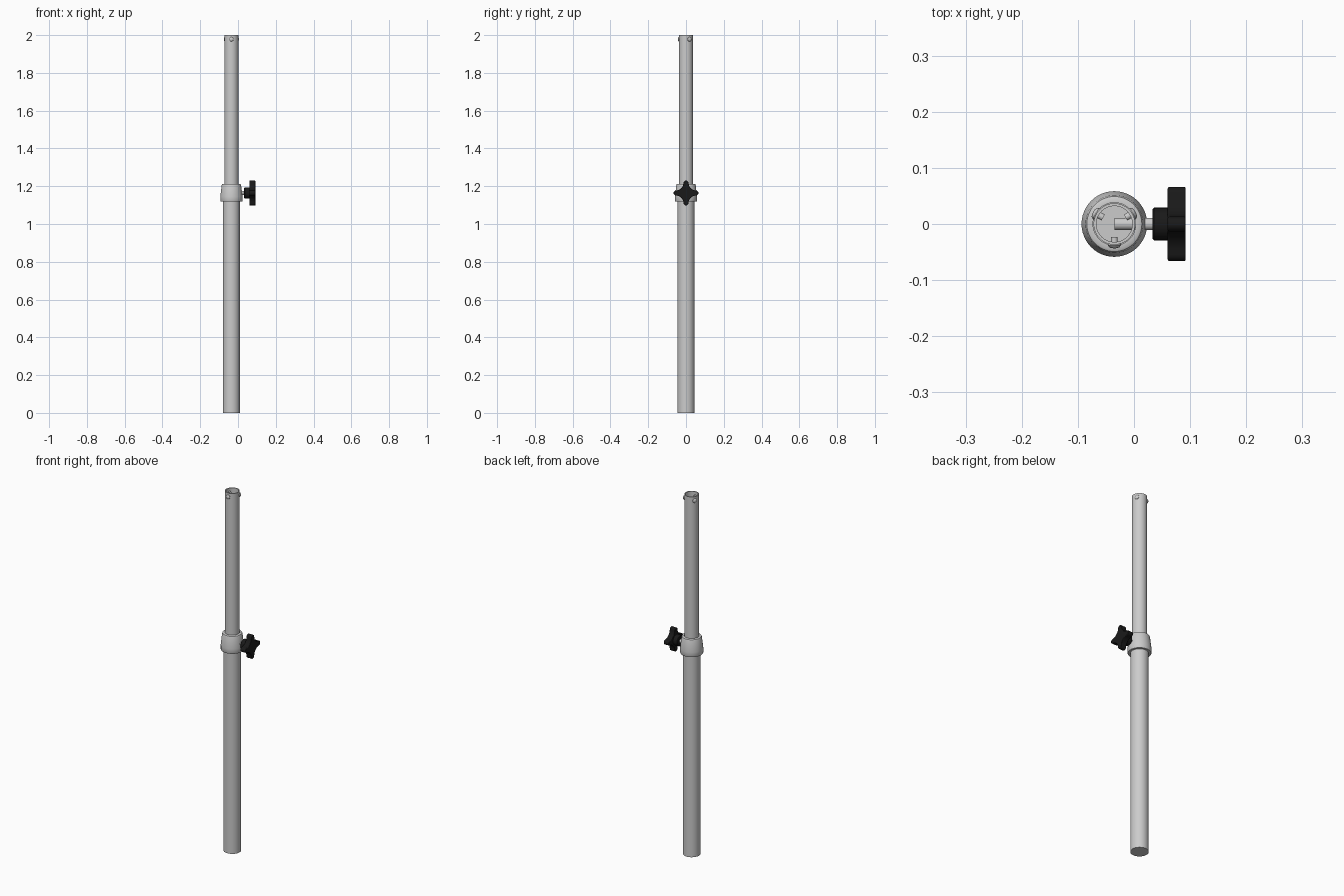
import bpy, bmesh, math
from mathutils import Matrix, Vector

if "Cube" in bpy.data.objects:
    bpy.data.objects.remove(bpy.data.objects["Cube"])

CX = -0.035      # axis of the pole
KZ = 1.164       # height of the knob
TO_X = Matrix.Rotation(math.pi / 2, 4, 'Y')   # turns local z to +x

black = bpy.data.materials.new("black_plastic")
black.diffuse_color = (0.01, 0.01, 0.01, 1)
black.use_nodes = True
black.node_tree.nodes["Principled BSDF"].inputs["Base Color"].default_value = black.diffuse_color


def finish(name, bm, matrix, mat=None, bevel=0):
    bmesh.ops.recalc_face_normals(bm, faces=bm.faces)
    me = bpy.data.meshes.new(name)
    bm.to_mesh(me)
    bm.free()
    ob = bpy.data.objects.new(name, me)
    bpy.context.collection.objects.link(ob)
    me.transform(matrix)
    if mat:
        me.materials.append(mat)
    if bevel:
        mod = ob.modifiers.new("bevel", 'BEVEL')
        mod.width, mod.segments, mod.limit_method = bevel, 3, 'ANGLE'
        mod.angle_limit = math.radians(40)
    bpy.ops.object.select_all(action='DESELECT')
    ob.select_set(True)
    bpy.context.view_layer.objects.active = ob
    bpy.ops.object.shade_smooth_by_angle(angle=math.radians(35))
    return ob


def lathe(name, profile, matrix, sides=48, closed=False, mat=None):
    """Turn a (radius, height) profile around local z."""
    bm = bmesh.new()
    vs = [bm.verts.new((r, 0, z)) for r, z in profile]
    pairs = list(zip(vs, vs[1:])) + ([(vs[-1], vs[0])] if closed else [])
    edges = [bm.edges.new(p) for p in pairs]
    bmesh.ops.spin(bm, geom=vs + edges, axis=(0, 0, 1), cent=(0, 0, 0),
                   angle=math.tau, steps=sides, use_duplicate=False)
    bmesh.ops.remove_doubles(bm, verts=bm.verts, dist=1e-5)
    return finish(name, bm, matrix, mat)


axis = Matrix.Translation((CX, 0, 0))

# Telescoping tubes: the lower one has a closed foot, the upper one is open
lathe("lower_tube", [(0, 0), (0.045, 0), (0.045, 1.16), (0.039, 1.16),
                     (0.039, 0.006), (0, 0.006)], axis)
lathe("upper_tube", [(0.037, 0.9), (0.037, 2.0), (0.032, 2.0), (0.032, 0.9)],
      axis, closed=True)

# Tapered clamp collar
lathe("clamp_collar", [(0.045, 1.118), (0.057, 1.118), (0.0585, 1.121),
                       (0.0585, 1.145), (0.0515, 1.205), (0.049, 1.211),
                       (0.045, 1.213), (0.038, 1.213), (0.038, 1.16),
                       (0.045, 1.16)], axis, closed=True)

# Three round-headed pins near the top
for i, deg in enumerate((30, 150, 270)):
    m = (Matrix.Translation((CX, 0, 1.978))
         @ Matrix.Rotation(math.radians(deg), 4, 'Z') @ TO_X)
    lathe(f"top_pin_{i + 1}", [(0, 0.023), (0.006, 0.023), (0.006, 0.035),
                               (0.0115, 0.035), (0.0115, 0.038), (0.009, 0.0415),
                               (0.005, 0.043), (0, 0.0435)], m, sides=24)

# Clamping screw reaching to the pole axis
knob = Matrix.Translation((0, 0, KZ)) @ TO_X
lathe("clamp_screw", [(0, CX), (0.011, CX), (0.011, 0.04), (0, 0.04)],
      knob, sides=32)

# Knob hub
lathe("knob_hub", [(0, 0.033), (0.026, 0.033), (0.029, 0.036), (0.029, 0.062),
                   (0, 0.062)], knob, sides=32, mat=black)

# Four-armed star grip: rounded arm ends joined by hollow arcs
outline = []
for q in range(4):
    turn = Matrix.Rotation(q * math.pi / 2, 3, 'Z')
    arm = [(0.053 + 0.013 * math.cos(a), 0.013 * math.sin(a))
           for a in (math.radians(-85 + 17 * k) for k in range(11))]
    hollow = [(0.0562 + 0.0434 * math.cos(a), 0.0562 + 0.0434 * math.sin(a))
              for a in (math.radians(264.5 - 7.9 * k) for k in range(1, 10))]
    outline += [turn @ Vector((x, y, 0.06)) for x, y in arm + hollow]
bm = bmesh.new()
face = bm.faces.new([bm.verts.new(p) for p in outline])
ext = bmesh.ops.extrude_face_region(bm, geom=[face])
bmesh.ops.translate(bm, vec=(0, 0, 0.032),
                    verts=[g for g in ext["geom"] if isinstance(g, bmesh.types.BMVert)])
finish("star_grip", bm, knob, black, bevel=0.003)
